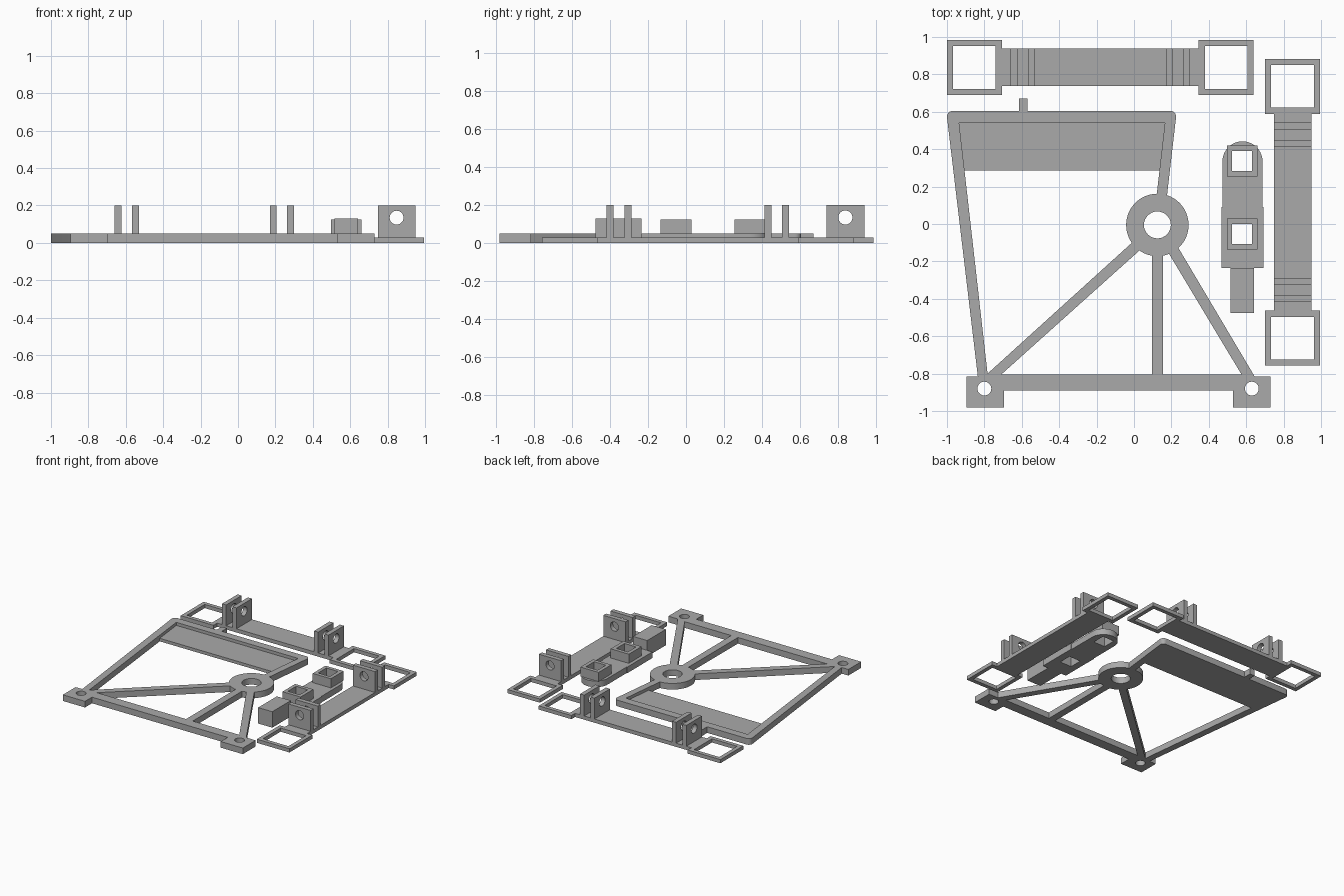
import bpy, bmesh, math
from mathutils import Matrix, Vector

if "Cube" in bpy.data.objects:
    bpy.data.objects.remove(bpy.data.objects["Cube"])

grey = bpy.data.materials.new("plain grey")
grey.diffuse_color = (0.4, 0.4, 0.4, 1)
grey.use_nodes = True
grey.node_tree.nodes["Principled BSDF"].inputs["Base Color"].default_value = grey.diffuse_color


def arc(cx, cy, r, a0, a1, n):
    """Points on an arc, angles in degrees."""
    return [(cx + r * math.cos(math.radians(a0 + (a1 - a0) * i / n)),
             cy + r * math.sin(math.radians(a0 + (a1 - a0) * i / n))) for i in range(n + 1)]


def circle(cx, cy, r, n=32):
    return arc(cx, cy, r, 0, 360, n)[:-1]


def rect(x0, x1, y0, y1):
    return [(x0, y0), (x1, y0), (x1, y1), (x0, y1)]


def plate(name, loops, z0, z1, matrix=Matrix.Identity(4)):
    """Extrude an outline (first loop) with holes (other loops) from z0 to z1."""
    cu = bpy.data.curves.new(name, 'CURVE')
    cu.dimensions = '2D'
    cu.fill_mode = 'BOTH'
    cu.extrude = (z1 - z0) / 2
    for pts in loops:
        sp = cu.splines.new('POLY')
        sp.points.add(len(pts) - 1)
        for p, (x, y) in zip(sp.points, pts):
            p.co = (x, y, 0, 1)
        sp.use_cyclic_u = True
    tmp = bpy.data.objects.new(name + "_outline", cu)
    bpy.context.collection.objects.link(tmp)
    bpy.context.view_layer.update()
    me = bpy.data.meshes.new_from_object(tmp.evaluated_get(bpy.context.evaluated_depsgraph_get()))
    bpy.data.objects.remove(tmp)
    bm = bmesh.new()
    bm.from_mesh(me)
    bmesh.ops.remove_doubles(bm, verts=bm.verts, dist=1e-5)
    bmesh.ops.translate(bm, verts=bm.verts, vec=(0, 0, (z0 + z1) / 2))
    bmesh.ops.transform(bm, matrix=matrix, verts=bm.verts)
    bmesh.ops.recalc_face_normals(bm, faces=bm.faces)
    bm.to_mesh(me)
    bm.free()
    me.materials.clear()
    me.materials.append(grey)
    ob = bpy.data.objects.new(name, me)
    bpy.context.collection.objects.link(ob)
    bpy.ops.object.select_all(action='DESELECT')
    ob.select_set(True)
    bpy.context.view_layer.objects.active = ob
    bpy.ops.object.shade_smooth_by_angle(angle=math.radians(30))
    return ob


# Main frame: outer silhouette with tab, corner blocks and hub
HX, HY, HR = 0.125, -0.005, 0.167


def hub(a0, a1, n=12):
    return arc(HX, HY, HR, a0, a1, n)


outline = [(-0.835, -0.815), (-0.895, -0.815), (-0.895, -0.98), (-0.695, -0.98),
           (-0.695, -0.89), (0.53, -0.89), (0.53, -0.98), (0.73, -0.98),
           (0.73, -0.815), (0.645, -0.815)]
outline += hub(-47.6, 72, 18)
outline += arc(0.194, 0.574, 0.031, -7, 90, 6)
outline += [(-0.57, 0.605), (-0.57, 0.67), (-0.615, 0.67), (-0.615, 0.605)]
outline += arc(-0.969, 0.574, 0.031, 90, 187, 6)
left_window = [(-0.935, 0.54), (-0.783, -0.80)] + hub(215, 91, 18) + [(0.165, 0.54)]
middle_window = [(-0.71, -0.805), (0.095, -0.805)] + hub(260, 235, 5)
right_window = [(0.155, -0.805), (0.575, -0.805)] + hub(292, 280, 3)
plate("frame", [outline, left_window, middle_window, right_window,
                circle(HX, HY, 0.072), circle(-0.80, -0.88, 0.037),
                circle(0.63, -0.88, 0.037)], 0, 0.05)

# Thin panel set in the back of the frame
plate("frame_panel", [[(-0.907, 0.285), (0.136, 0.285), (0.166, 0.541), (-0.936, 0.541)]], 0, 0.025)


# Link bar with a square ring at each end and two pairs of drilled lugs
def link_bar(name, matrix):
    half = [(0.525, -0.1), (0.525, -0.1475), (0.82, -0.1475),
            (0.82, 0.1475), (0.525, 0.1475), (0.525, 0.1)]
    body = half + [(-x, -y) for x, y in half]
    plate(name, [body, rect(0.56, 0.787, -0.115, 0.115),
                 rect(-0.787, -0.56, -0.115, 0.115)], 0, 0.03, matrix)
    upright = Matrix(((0, 0, 1, 0), (1, 0, 0, 0), (0, 1, 0, 0), (0, 0, 0, 1)))
    for i, x in enumerate((-0.48, -0.387, 0.35, 0.443)):
        plate(f"{name}_lug_{i + 1}", [rect(-0.1, 0.1, 0.03, 0.2), circle(0, 0.135, 0.037)],
              x, x + 0.037, matrix @ upright)


link_bar("back_bar", Matrix.Translation((-0.18, 0.8375, 0)))
link_bar("side_bar", Matrix.Translation((0.848, 0.0625, 0)) @ Matrix.Rotation(math.pi / 2, 4, 'Z'))

# Lever arm with two square sockets and a tail block
sockets = [rect(0.525, 0.63, y - 0.053, y + 0.053) for y in (0.337, -0.053)]
arm = [(0.468, -0.235), (0.692, -0.235), (0.692, 0.09), (0.687, 0.09)]
arm += arc(0.58, 0.335, 0.107, 0, 180, 20) + [(0.473, 0.09), (0.468, 0.09)]
plate("lever_arm", [arm] + sockets, 0, 0.05)
for i, (hole, y) in enumerate(zip(sockets, (0.337, -0.053))):
    plate(f"lever_socket_{i + 1}", [rect(0.496, 0.66, y - 0.082, y + 0.082), hole], 0.05, 0.125)
plate("lever_tail", [rect(0.515, 0.642, -0.475, -0.235)], 0, 0.13)
